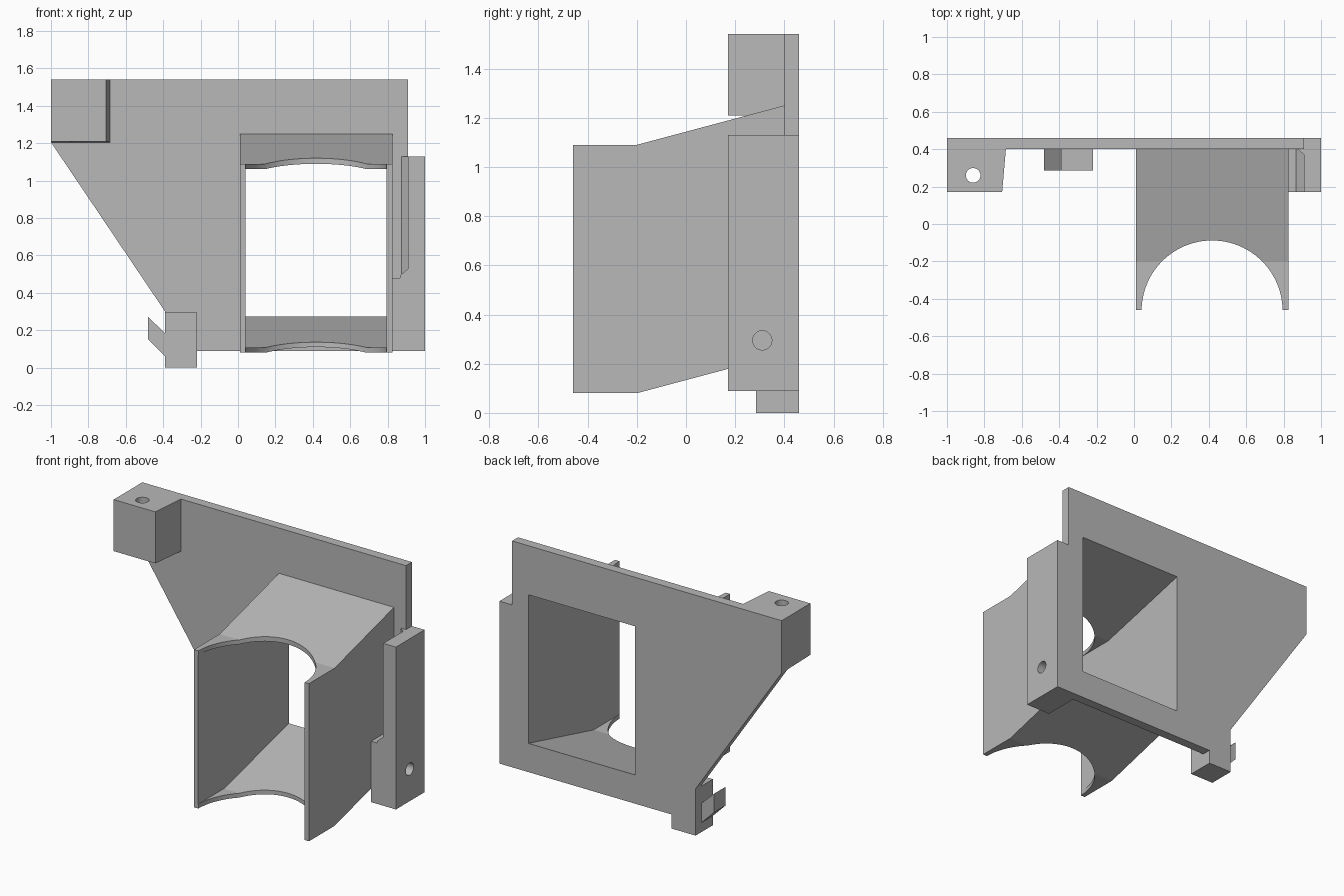
import bpy, bmesh, math
from mathutils import Vector

cube = bpy.data.objects.get("Cube")
if cube:
    bpy.data.objects.remove(cube, do_unlink=True)

grey = bpy.data.materials.new("plain grey")
grey.use_nodes = True
grey.diffuse_color = (0.48, 0.48, 0.48, 1)
grey.node_tree.nodes["Principled BSDF"].inputs["Base Color"].default_value = (0.48, 0.48, 0.48, 1)


def prism(name, outline, axis, lo, hi):
    """Extrude a 2D outline along an axis; the outline uses the other two axes in order."""
    bm = bmesh.new()

    def place(p, d):
        co = list(p)
        co.insert("xyz".index(axis), d)
        return bm.verts.new(Vector(co))

    a = [place(p, lo) for p in outline]
    b = [place(p, hi) for p in outline]
    bm.faces.new(a)
    bm.faces.new(b[::-1])
    for i in range(len(a)):
        j = (i + 1) % len(a)
        bm.faces.new((a[i], b[i], b[j], a[j]))
    bmesh.ops.recalc_face_normals(bm, faces=bm.faces)
    mesh = bpy.data.meshes.new(name)
    bm.to_mesh(mesh)
    bm.free()
    mesh.materials.append(grey)
    obj = bpy.data.objects.new(name, mesh)
    bpy.context.scene.collection.objects.link(obj)
    return obj


def circle(u, v, r, n=64):
    return [(u + r * math.cos(math.tau * i / n), v + r * math.sin(math.tau * i / n)) for i in range(n)]


def cut(obj, cutter, keep=False):
    cutter.hide_render = True
    mod = obj.modifiers.new("cut", "BOOLEAN")
    mod.operation = "DIFFERENCE"
    mod.solver = "EXACT"
    mod.object = cutter
    bpy.context.view_layer.objects.active = obj
    bpy.ops.object.modifier_apply(modifier=mod.name)
    if not keep:
        bpy.data.objects.remove(cutter, do_unlink=True)


# Flat back plate
plate = prism("back_plate", [(-1, 1.54), (0.91, 1.54), (0.91, 1.13), (1, 1.13), (1, 0.09), (-0.22, 0.09),
                             (-0.22, 0), (-0.39, 0), (-0.39, 0.30), (-1, 1.205)], "y", 0.40, 0.46)

# Flared duct: outer shell, hollowed through the plate, with a round bite at the mouth
duct = prism("duct", [(-0.46, 0.08), (-0.2, 0.08), (0.40, 0.24), (0.40, 1.25), (-0.2, 1.09), (-0.46, 1.09)],
             "x", 0.01, 0.825)
bore = prism("bore_cutter", [(-0.6, 0.108), (-0.2, 0.108), (0.5, 0.284), (0.5, 1.236), (-0.2, 1.062), (-0.6, 1.062)],
             "x", 0.04, 0.795)
cut(plate, bore, keep=True)
cut(duct, bore)
cut(duct, prism("mouth_cutter", circle(0.4175, -0.465, 0.377, 96), "z", -0.5, 2))

# Side mounting block with stepped inner edge and cross hole
side = prism("side_block", [(0.825, 0.09), (1, 0.09), (1, 1.13), (0.91, 1.13), (0.91, 0.53), (0.87, 0.495),
                            (0.865, 0.48), (0.825, 0.48)], "y", 0.17, 0.40)
cut(side, prism("side_hole_cutter", circle(0.31, 0.295, 0.039), "x", 0.83, 1.1))
prism("side_block_fillet", [(0.875, 0.40), (0.91, 0.40), (0.91, 0.37)], "z", 0.50, 1.13)

# Upper corner block with vertical hole
corner = prism("corner_block", [(-1, 0.17), (-0.705, 0.17), (-0.685, 0.40), (-1, 0.40)], "z", 1.205, 1.54)
for v in corner.data.vertices:
    if v.co.z < 1.3 and v.co.y < 0.2:
        v.co.z = 1.21
cut(corner, prism("corner_hole_cutter", circle(-0.86, 0.26, 0.039), "z", 1, 2))

# Foot and angled hook
prism("foot", [(-0.39, 0), (-0.22, 0), (-0.22, 0.295), (-0.39, 0.295)], "y", 0.285, 0.40)
prism("hook", [(-0.39, 0.06), (-0.39, 0.185), (-0.48, 0.27), (-0.48, 0.15)], "y", 0.285, 0.40)

# Smooth the round cuts, keep all other edges sharp
bpy.ops.object.select_all(action="DESELECT")
for obj in (duct, side, corner):
    obj.select_set(True)
    bpy.context.view_layer.objects.active = obj
bpy.ops.object.shade_smooth_by_angle(angle=math.radians(12))
